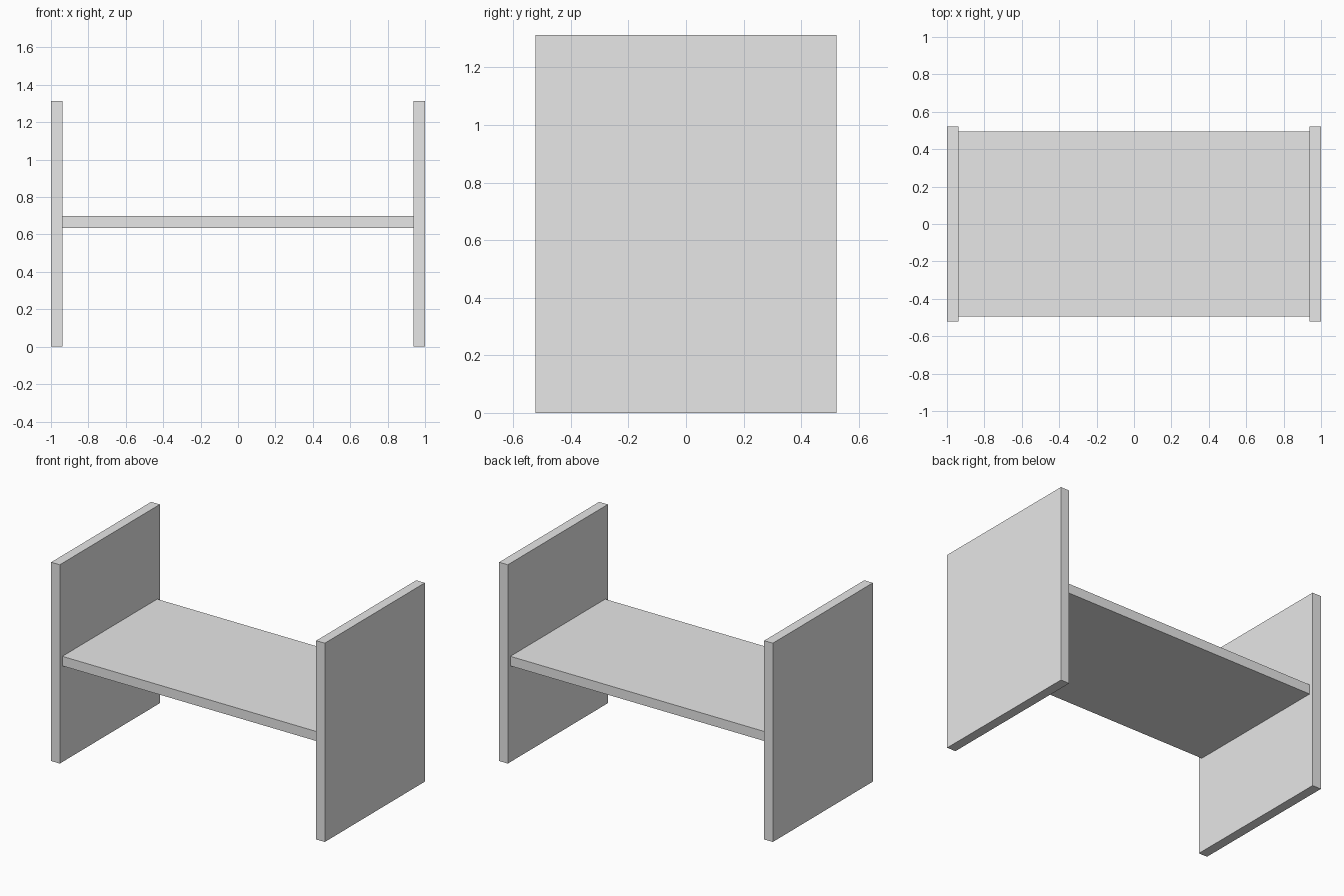
import bpy

# Remove the default cube
cube = bpy.data.objects.get("Cube")
if cube:
    bpy.data.objects.remove(cube, do_unlink=True)

# Single plain finish
grey = bpy.data.materials.new("light_grey")
grey.use_nodes = True
colour = (0.8, 0.8, 0.8, 1)
grey.diffuse_color = colour
grey.node_tree.nodes["Principled BSDF"].inputs["Base Color"].default_value = colour

THICK = 0.063
HEIGHT = 1.313
DEPTH = 1.044
SEAT_DEPTH = 0.99
SEAT_TOP = 0.698


def board(name, size, location):
    """Flat rectangular board with its size applied to the mesh."""
    bpy.ops.mesh.primitive_cube_add(size=1, location=location)
    obj = bpy.context.object
    obj.name = obj.data.name = name
    obj.scale = size
    bpy.ops.object.transform_apply(location=False, rotation=False, scale=True)
    obj.data.materials.append(grey)
    return obj


# Upright side panels
for name, side in (("left_panel", 1), ("right_panel", -1)):
    board(name, (THICK, DEPTH, HEIGHT), (side * (1 - THICK / 2), 0, HEIGHT / 2))

# Seat board between the panels
board("seat", (2 - 2 * THICK, SEAT_DEPTH, THICK), (0, 0, SEAT_TOP - THICK / 2))
